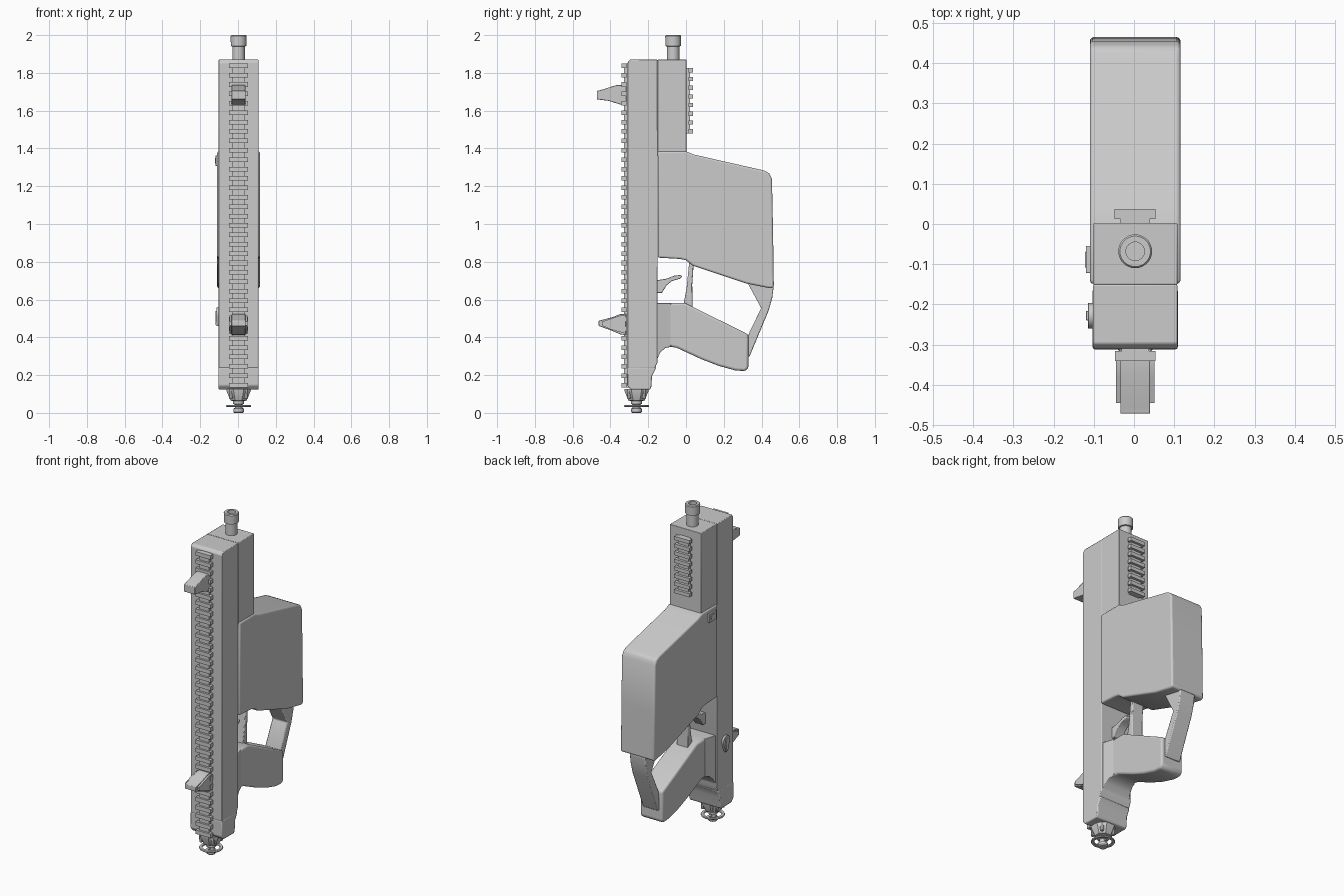
import bpy, bmesh, math

grey = bpy.data.materials.new("plain grey")
grey.diffuse_color = (0.6, 0.6, 0.6, 1)
CX = 0.003  # slight sideways offset of the whole body


def finish(bm, name, bevel=0.0, segments=2, angle=35):
    bmesh.ops.recalc_face_normals(bm, faces=bm.faces)
    me = bpy.data.meshes.new(name)
    bm.to_mesh(me)
    bm.free()
    me.materials.append(grey)
    ob = bpy.data.objects.new(name, me)
    bpy.context.collection.objects.link(ob)
    if bevel:
        m = ob.modifiers.new("Bevel", "BEVEL")
        m.width, m.segments = bevel, segments
        m.limit_method, m.angle_limit = "ANGLE", math.radians(30)
    bpy.ops.object.select_all(action="DESELECT")
    ob.select_set(True)
    bpy.context.view_layer.objects.active = ob
    bpy.ops.object.shade_smooth_by_angle(angle=math.radians(angle))
    return ob


def slab(name, pts, half, bevel=0.0, cx=CX, width=None, segments=2):
    """Side profile of (y, z) points, given thickness in x; width(y) may taper it."""
    bm = bmesh.new()
    w = width or (lambda y: half)
    a = [bm.verts.new((cx - w(y), y, z)) for y, z in pts]
    b = [bm.verts.new((cx + w(y), y, z)) for y, z in pts]
    bm.faces.new(a)
    bm.faces.new(b[::-1])
    for i in range(len(pts)):
        j = (i + 1) % len(pts)
        bm.faces.new((a[i], b[i], b[j], a[j]))
    return finish(bm, name, bevel, segments)


def rect(y0, y1, z0, z1):
    return [(y0, z0), (y1, z0), (y1, z1), (y0, z1)]


def lathe(name, prof, y, n=32, phase=0.0, closed=False, x=CX):
    """Turn (radius, z) points about a vertical axis."""
    bm = bmesh.new()
    rings = [[bm.verts.new((x + r * math.cos(phase + 2 * math.pi * k / n),
                            y + r * math.sin(phase + 2 * math.pi * k / n), z))
              for k in range(n)] for r, z in prof]
    pairs = list(zip(rings, rings[1:]))
    if closed:
        pairs.append((rings[-1], rings[0]))
    else:
        bm.faces.new(rings[0][::-1])
        bm.faces.new(rings[-1])
    for p, q in pairs:
        for k in range(n):
            bm.faces.new((p[k], p[(k + 1) % n], q[(k + 1) % n], q[k]))
    return finish(bm, name)


def rail(name, y0, y1, y2, z0, z1, count, base_half, tooth_half, tooth_h):
    """Accessory rail: a strip from y0 to y1 and a row of teeth reaching y2."""
    bm = bmesh.new()

    def box(ya, yb, za, zb, h):
        vs = bmesh.ops.create_cube(bm, size=1)["verts"]
        for v in vs:
            v.co = (CX + v.co.x * 2 * h, (ya + yb) / 2 + v.co.y * (yb - ya),
                    (za + zb) / 2 + v.co.z * (zb - za))
    box(y0, y1, z0, z1, base_half)
    step = (z1 - z0 - tooth_h) / (count - 1)
    mid = y0 + (y1 - y0) * 0.55
    for i in range(count):
        z = z0 + i * step
        box(min(mid, y2), max(mid, y2), z, z + tooth_h, tooth_half)
    return finish(bm, name)


# Main receiver and its end cap
slab("receiver", [(-0.31, 0.235), (-0.31, 1.855), (-0.297, 1.87), (-0.15, 1.87),
                  (-0.15, 0.27), (-0.165, 0.235)], 0.105, 0.004)
slab("end_cap", [(-0.312, 0.242), (-0.312, 0.145), (-0.292, 0.123), (-0.19, 0.123),
                 (-0.183, 0.14), (-0.18, 0.195), (-0.157, 0.242)], 0.106, 0.006)

# Fore end, large rear housing
slab("fore_end", rect(-0.151, 0.002, 1.36, 1.87), 0.105, 0.003)
slab("housing", [(-0.149, 1.385), (0.0, 1.385), (0.04, 1.368), (0.41, 1.284),
                 (0.44, 1.27), (0.455, 1.24), (0.461, 0.95), (0.465, 0.665), (0.445, 0.66),
                 (0.32, 0.685), (0.035, 0.78), (0.0, 0.808), (-0.03, 0.815),
                 (-0.149, 0.822)], 0.113, 0.010, segments=3)

# Pistol grip with a flare where it meets the receiver
slab("grip", [(-0.1, 0.582), (-0.005, 0.582), (0.33, 0.415), (0.33, 0.237), (0.312, 0.221),
              (0.26, 0.225), (0.17, 0.25), (0.08, 0.285), (0.0, 0.322), (-0.05, 0.345),
              (-0.08, 0.35), (-0.1, 0.346)], 0.075, 0.012, segments=3)
slab("grip_flare", [(-0.155, 0.582), (-0.08, 0.582), (-0.08, 0.35), (-0.11, 0.343),
                    (-0.135, 0.322), (-0.155, 0.28)], 0.1, 0.003,
     width=lambda y: 0.075 + 0.022 * (-0.08 - y) / 0.075)

# Guard struts and trigger
slab("rear_guard_strut", [(0.325, 0.69), (0.464, 0.668), (0.457, 0.61), (0.437, 0.54),
                          (0.335, 0.295), (0.325, 0.3), (0.328, 0.41), (0.398, 0.555)],
     0.052, 0.006)
slab("front_guard_strut", [(0.018, 0.81), (0.04, 0.78), (0.033, 0.68), (0.034, 0.55),
                           (-0.014, 0.57), (0.003, 0.66)], 0.038, 0.005)
slab("trigger", [(-0.155, 0.702), (-0.105, 0.71), (-0.06, 0.727), (-0.03, 0.73),
                 (-0.02, 0.722), (-0.03, 0.711), (-0.075, 0.698), (-0.103, 0.675),
                 (-0.128, 0.635), (-0.155, 0.635)], 0.028, 0.003)

# Rails on the front and on the fore end
rail("long_rail", -0.329, -0.305, -0.341, 0.135, 1.85, 35, 0.034, 0.05, 0.024)
rail("short_rail", 0.0, 0.022, 0.037, 1.48, 1.825, 8, 0.036, 0.051, 0.022)

# Sights, tapering towards the tip
slab("muzzle_sight", [(-0.472, 1.66), (-0.472, 1.705), (-0.455, 1.708), (-0.37, 1.735),
                      (-0.315, 1.735), (-0.315, 1.628), (-0.345, 1.632), (-0.41, 1.652)],
     0.037, 0.003)
slab("rear_sight", [(-0.462, 0.46), (-0.462, 0.488), (-0.385, 0.508), (-0.35, 0.523),
                    (-0.315, 0.523), (-0.315, 0.412), (-0.345, 0.415), (-0.40, 0.438)],
     0.037, 0.003)
for s in (-1, 1):
    slab("rear_sight_wing", [(-0.445, 0.463), (-0.445, 0.483), (-0.385, 0.503), (-0.35, 0.515),
                             (-0.32, 0.515), (-0.32, 0.42), (-0.40, 0.442)],
         0.006, cx=CX + s * 0.042)

# Hollow barrel tip
lathe("barrel", [(0.033, 1.86), (0.033, 1.94), (0.041, 1.942), (0.042, 1.995), (0.038, 2.0),
                 (0.023, 2.0), (0.023, 1.93)], -0.068)

# Tapered buffer block, post and sling ring at the foot
lathe("buffer_block", [(0.07, 0.127), (0.07, 0.118), (0.047, 0.066), (0.03, 0.062)],
      -0.262, 8, math.pi / 8)
for k in range(4):
    t = math.pi / 4 + k * math.pi / 2
    lathe("buffer_rib", [(0.012, 0.124), (0.010, 0.075)], -0.262 + 0.056 * math.sin(t), 8,
          x=CX + 0.056 * math.cos(t))
lathe("foot_post", [(0.023, 0.0), (0.028, 0.006), (0.028, 0.022), (0.02, 0.026),
                    (0.02, 0.044), (0.03, 0.048), (0.03, 0.066)], -0.262, 24)
lathe("sling_ring", [(0.05, 0.031), (0.064, 0.031), (0.067, 0.036), (0.064, 0.041),
                     (0.05, 0.041), (0.047, 0.036)], -0.262, 32, closed=True)
slab("ring_bar", rect(-0.312, -0.212, 0.032, 0.040), 0.008)

# Controls on the left side
slab("release_button_frame", rect(-0.122, -0.055, 1.308, 1.362), 0.006, 0.002, cx=-0.114)
slab("release_button", rect(-0.108, -0.069, 1.32, 1.35), 0.004, 0.001, cx=-0.118)
selector = [(-0.228 + 0.032 * math.cos(a), 0.525 + 0.032 * math.sin(a))
            for a in [math.radians(-20 + 22 * i) for i in range(11)]]
slab("selector", selector + [(-0.238, 0.46), (-0.218, 0.46)], 0.007, 0.002, cx=-0.108)
slab("selector_tab", [(-0.236, 0.465), (-0.22, 0.465), (-0.216, 0.54), (-0.24, 0.54)],
     0.004, 0.001, cx=-0.115)
